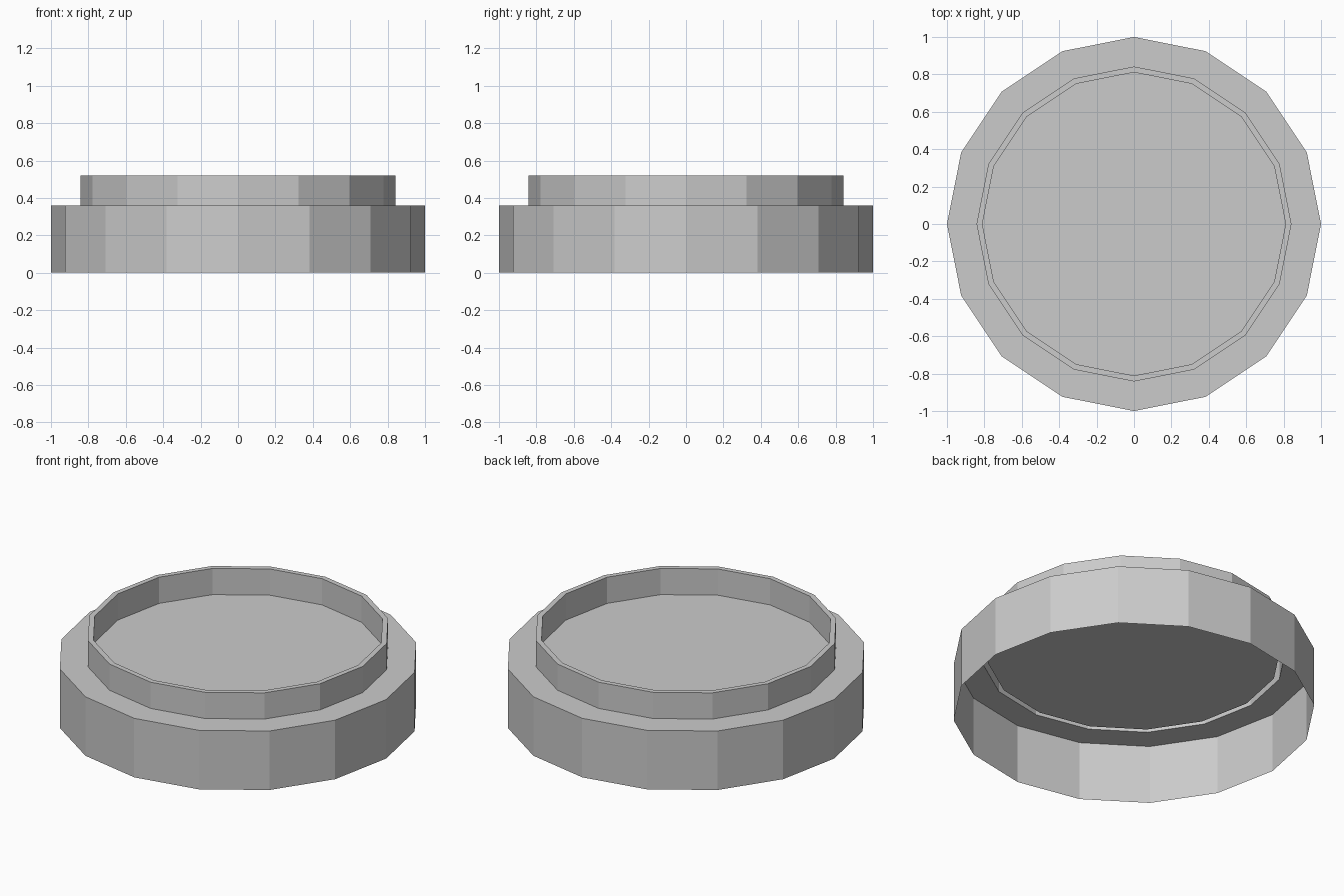
import bpy, bmesh
from math import cos, sin, pi

if "Cube" in bpy.data.objects:
    bpy.data.objects.remove(bpy.data.objects["Cube"])

SIDES = 16

# Profile (radius, height): skirt, shoulder, raised hollow lip, recessed floor edge
profile = [(1.0, 0.0), (1.0, 0.36), (0.842, 0.36),
           (0.842, 0.52), (0.811, 0.52), (0.811, 0.36)]

bm = bmesh.new()
rings = [[bm.verts.new((r * cos(2 * pi * i / SIDES), r * sin(2 * pi * i / SIDES), z))
          for i in range(SIDES)] for r, z in profile]

# Walls between neighbouring rings
for low, high in zip(rings, rings[1:]):
    for i in range(SIDES):
        j = (i + 1) % SIDES
        bm.faces.new((low[i], low[j], high[j], high[i]))

# Recessed floor; the underside stays open
bm.faces.new(rings[-1])

mesh = bpy.data.meshes.new("round_cap")
bm.to_mesh(mesh)
bm.free()
bpy.context.collection.objects.link(bpy.data.objects.new("round_cap", mesh))
